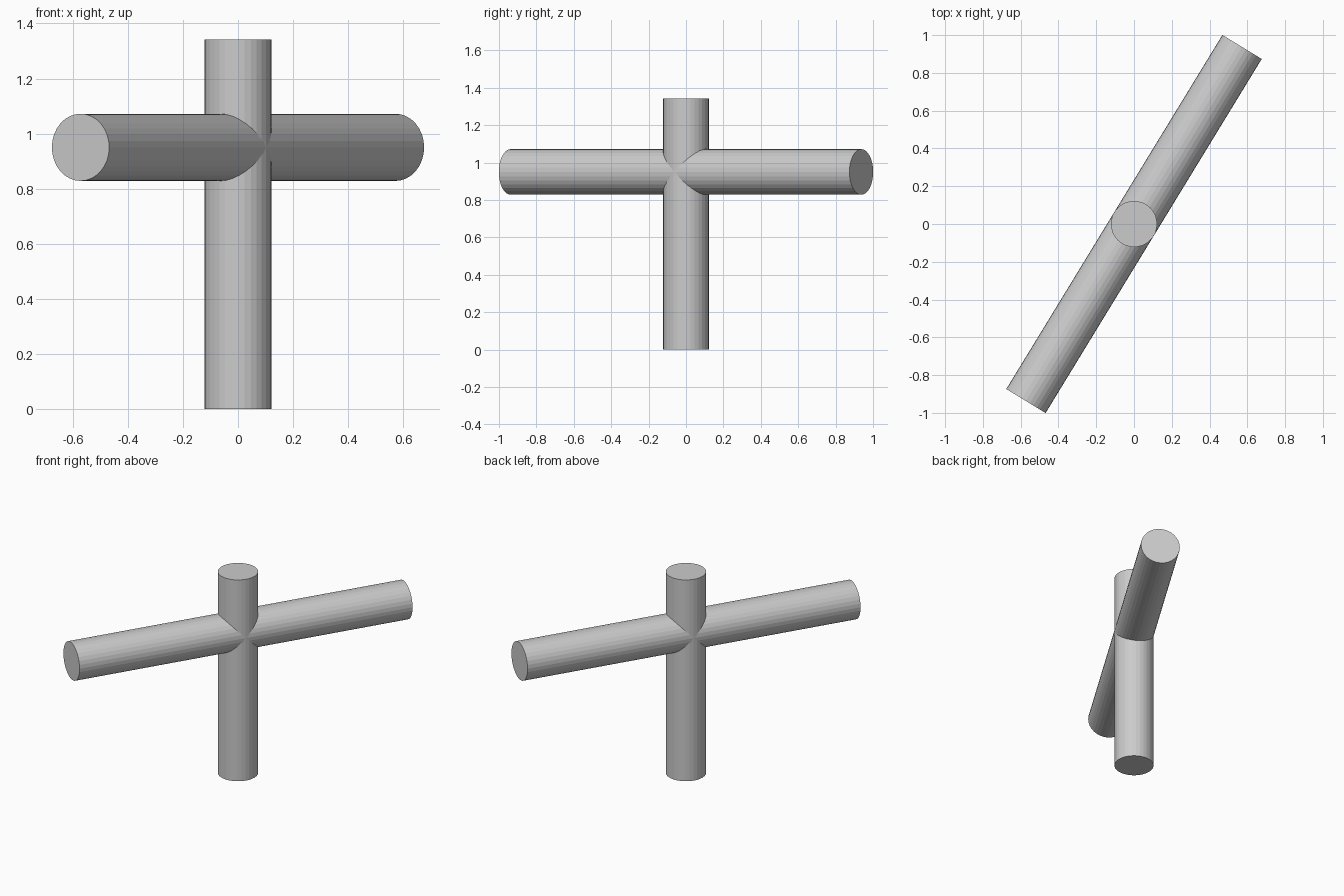
import bpy
import math

if "Cube" in bpy.data.objects:
    bpy.data.objects.remove(bpy.data.objects["Cube"])

R = 0.122          # shared radius
SIDES = 32


def rod(name, length, location, rotation=(0, 0, 0)):
    bpy.ops.mesh.primitive_cylinder_add(vertices=SIDES, radius=R, depth=length,
                                        location=location, rotation=rotation)
    obj = bpy.context.object
    obj.name = name
    return obj


# Upright post standing on the ground
rod("post", 1.342, (0, 0, 0.671))

# Level crossbar through the post, turned about the vertical axis
rod("crossbar", 2.196, (0, 0, 0.95), (0, math.pi / 2, math.radians(58.6)))
